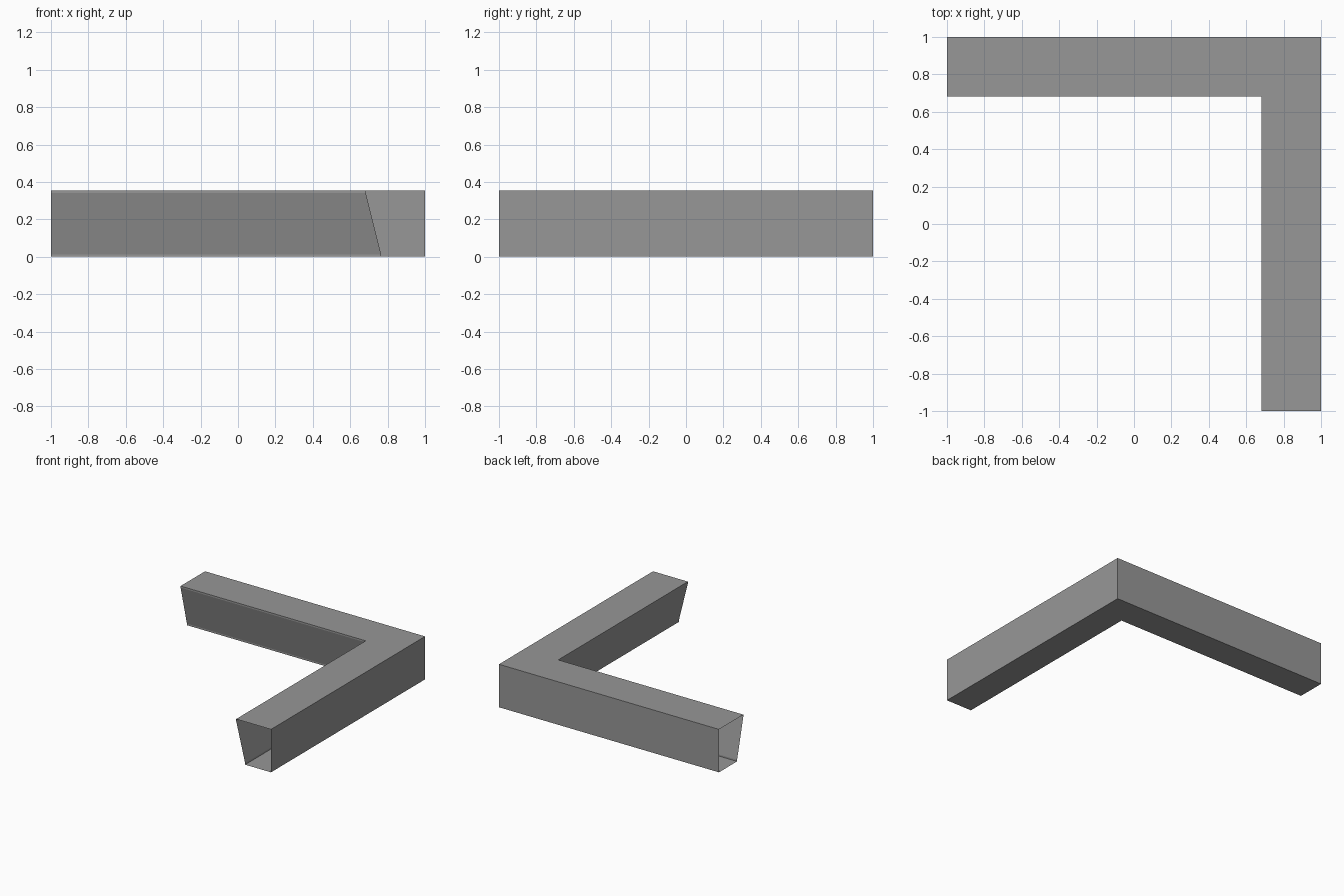
import bpy
import bmesh

cube = bpy.data.objects.get("Cube")
if cube:
    bpy.data.objects.remove(cube, do_unlink=True)

# Single plain grey
grey = bpy.data.materials.new("mid grey")
grey.use_nodes = True
colour = (0.31, 0.31, 0.31, 1)
grey.diffuse_color = colour
grey.node_tree.nodes["Principled BSDF"].inputs["Base Color"].default_value = colour

# Cross-section: (distance in from the outer wall, height), with small upright lips
HEIGHT, LIP, TOP, BOTTOM = 0.353, 0.013, 0.317, 0.235
profile = [(0, 0), (0, HEIGHT), (TOP, HEIGHT), (TOP, HEIGHT - LIP),
           (BOTTOM, LIP), (BOTTOM, 0)]

# Sweep the section around a mitred right-angle corner, leaving both ends open
bm = bmesh.new()
rings = []
for place in (lambda d: (-1, 1 - d), lambda d: (1 - d, 1 - d), lambda d: (1 - d, -1)):
    rings.append([bm.verts.new((*place(d), z)) for d, z in profile])
for a, b in zip(rings, rings[1:]):
    for i in range(len(profile)):
        j = (i + 1) % len(profile)
        bm.faces.new((a[i], b[i], b[j], a[j]))
bm.normal_update()
top_face = max(bm.faces, key=lambda f: f.calc_center_median().z)
if top_face.normal.z < 0:
    bmesh.ops.reverse_faces(bm, faces=bm.faces[:])

mesh = bpy.data.meshes.new("corner_channel")
bm.to_mesh(mesh)
bm.free()
mesh.materials.append(grey)
channel = bpy.data.objects.new("corner_channel", mesh)
bpy.context.collection.objects.link(channel)
